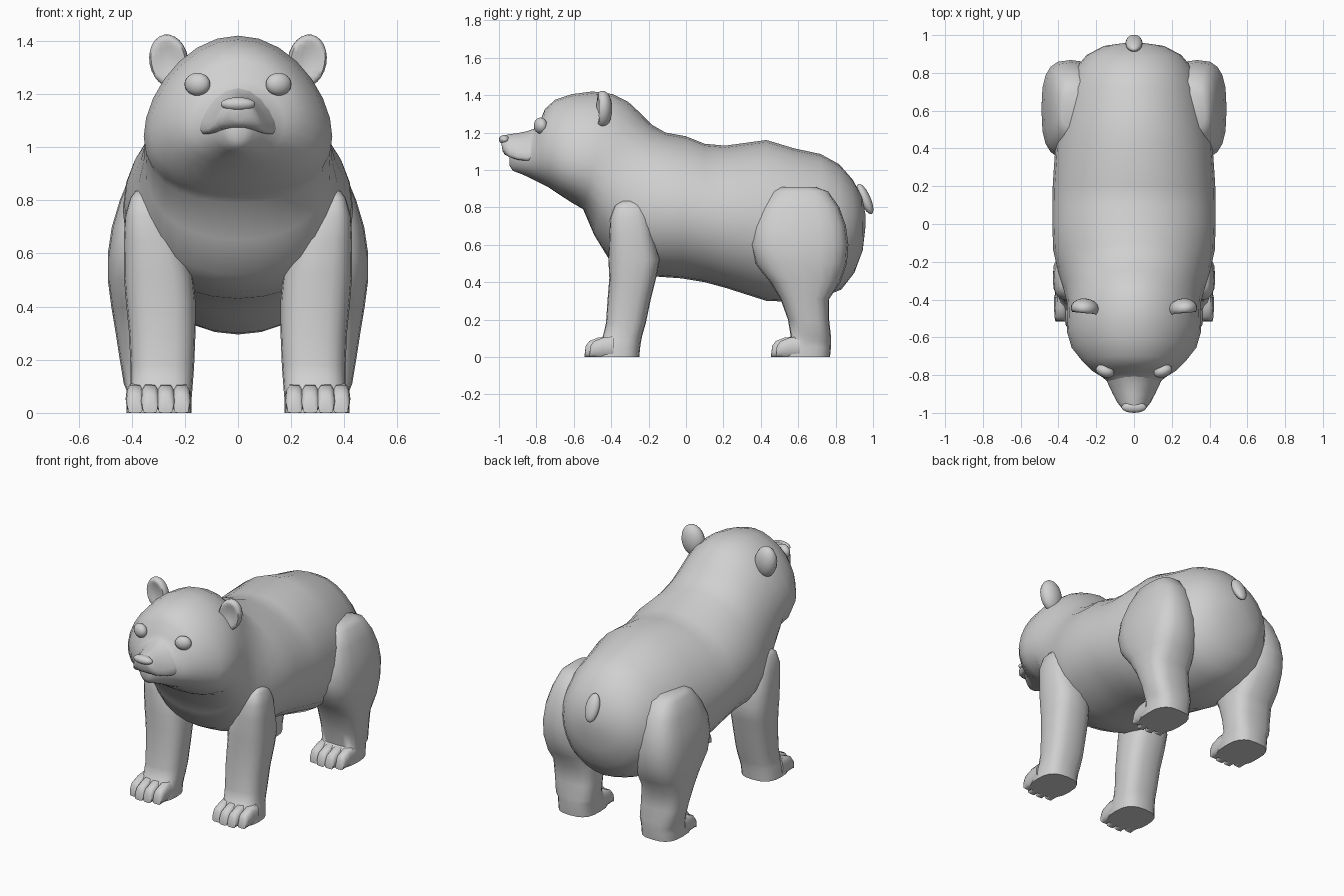
import bpy, bmesh, math
from mathutils import Vector, Matrix

if "Cube" in bpy.data.objects:
    bpy.data.objects.remove(bpy.data.objects["Cube"])

fur = bpy.data.materials.new("light_grey_fur")
fur.diffuse_color = (0.63, 0.63, 0.63, 1)
fur.use_nodes = True
fur.node_tree.nodes["Principled BSDF"].inputs["Base Color"].default_value = fur.diffuse_color


def finish(name, bm, angle=60):
    bmesh.ops.recalc_face_normals(bm, faces=bm.faces)
    me = bpy.data.meshes.new(name)
    bm.to_mesh(me)
    bm.free()
    me.materials.append(fur)
    ob = bpy.data.objects.new(name, me)
    bpy.context.collection.objects.link(ob)
    bpy.ops.object.select_all(action='DESELECT')
    ob.select_set(True)
    bpy.context.view_layer.objects.active = ob
    bpy.ops.object.shade_smooth_by_angle(angle=math.radians(angle))
    return ob


def skin(name, rings, angle=60):
    """Join rings of points into a closed, capped surface."""
    bm = bmesh.new()
    rows = [[bm.verts.new(p) for p in r] for r in rings]
    n = len(rows[0])
    for a, b in zip(rows, rows[1:]):
        for i in range(n):
            bm.faces.new((a[i], a[(i + 1) % n], b[(i + 1) % n], b[i]))
    bm.faces.new(rows[0])
    bm.faces.new(rows[-1][::-1])
    return finish(name, bm, angle)


def body_loft(name, secs, n=28):
    """Sections: top y, z, bottom y, z, half width, downward shift of the widest point."""
    rings = []
    for yt, zt, yb, zb, hw, s in secs:
        top, bot = Vector((0, yt, zt)), Vector((0, yb, zb))
        ring = []
        for i in range(n):
            a = math.tau * i / n
            v = math.cos(a)
            t = (v - s * (1 - v * v) + 1) / 2
            p = bot.lerp(top, t)
            p.x = hw * math.sin(a)
            ring.append(p)
        rings.append(ring)
    return skin(name, rings)


def leg_loft(name, secs, side, n=20, power=0.75):
    """Sections: height, x range, y range; rounded-box outline."""
    rings = []
    for z, x0, x1, y0, y1 in secs:
        ring = []
        for i in range(n):
            a = math.tau * i / n
            c, s = math.cos(a), math.sin(a)
            c, s = (math.copysign(abs(q) ** power, q) for q in (c, s))
            ring.append((side * ((x0 + x1) / 2 + c * (x1 - x0) / 2),
                         (y0 + y1) / 2 + s * (y1 - y0) / 2, z))
        rings.append(ring)
    return skin(name, rings)


def ball(name, loc, size, rot=(0, 0, 0), dent=0):
    """Ellipsoid, optionally hollowed on its front."""
    bm = bmesh.new()
    bmesh.ops.create_uvsphere(bm, u_segments=18, v_segments=12, radius=1)
    for v in bm.verts:
        if dent and v.co.y < 0:
            v.co.y += dent * max(0, 1 - 1.3 * (v.co.x ** 2 + v.co.z ** 2))
        v.co = Vector(a * b for a, b in zip(v.co, size))
    for k, ax in enumerate("XYZ"):
        bm.transform(Matrix.Rotation(rot[k], 4, ax))
    bm.transform(Matrix.Translation(loc))
    return finish(name, bm)


# Torso, neck, head and chin in one continuous skin
body_loft("body_and_head", [
    (.96, .76, .96, .70, .04, 0), (.94, .86, .945, .57, .16, 0),
    (.89, .95, .90, .45, .25, 0), (.82, 1.03, .83, .36, .31, .05),
    (.72, 1.085, .73, .32, .355, .05), (.58, 1.115, .57, .295, .39, .05),
    (.43, 1.16, .43, .30, .415, .05), (.21, 1.13, .21, .37, .43, .05),
    (.10, 1.14, .10, .40, .432, .05), (0, 1.18, -.02, .42, .432, .05),
    (-.11, 1.20, -.16, .43, .428, .08), (-.18, 1.24, -.29, .455, .405, .1),
    (-.24, 1.30, -.41, .52, .375, .13), (-.31, 1.365, -.49, .65, .355, .17),
    (-.39, 1.405, -.55, .79, .352, .23), (-.50, 1.42, -.61, .825, .355, .28),
    (-.61, 1.405, -.68, .87, .33, .28), (-.70, 1.375, -.74, .91, .275, .22),
    (-.755, 1.325, -.79, .935, .225, .15), (-.782, 1.255, -.82, .95, .178, .1),
    (-.82, 1.205, -.85, .965, .135, .1), (-.87, 1.19, -.885, .98, .098, .1),
    (-.92, 1.16, -.925, .995, .06, 0), (-.945, 1.10, -.945, 1.025, .025, 0)])

# Upper muzzle, its lip drooping towards the mouth corners, and the nose
body_loft("muzzle", [
    (-.75, 1.255, -.75, 1.06, .16, .5), (-.80, 1.225, -.80, 1.062, .155, .8),
    (-.85, 1.207, -.85, 1.065, .136, 1.0), (-.90, 1.197, -.90, 1.07, .112, 1.0),
    (-.95, 1.19, -.945, 1.075, .088, .8), (-.98, 1.182, -.97, 1.082, .066, .4),
    (-.992, 1.165, -.98, 1.10, .035, 0)], 20)
ball("nose", (0, -.97, 1.162), (.066, .03, .026))
ball("tail", (0, .957, .845), (.045, .03, .088), (math.radians(24), 0, 0))

FRONT = [(.835, .33, .385, -.34, -.26), (.81, .30, .405, -.38, -.225),
         (.74, .26, .425, -.405, -.195), (.65, .21, .43, -.41, -.175),
         (.52, .17, .43, -.415, -.14), (.42, .16, .422, -.41, -.16),
         (.30, .16, .41, -.42, -.19), (.18, .165, .405, -.428, -.215),
         (.11, .17, .405, -.445, -.235), (.085, .172, .41, -.475, -.24),
         (.05, .175, .415, -.50, -.245), (0, .175, .42, -.51, -.25)]
HIND = [(.91, .25, .38, .51, .69), (.885, .23, .41, .46, .76),
        (.80, .20, .445, .395, .82), (.70, .19, .475, .355, .855),
        (.60, .18, .49, .345, .868), (.50, .17, .49, .37, .86),
        (.40, .17, .477, .45, .825), (.31, .17, .462, .505, .765),
        (.20, .17, .445, .545, .765), (.11, .17, .43, .56, .775),
        (.085, .172, .42, .52, .775), (.05, .175, .42, .495, .775),
        (0, .175, .42, .485, .77)]


def toes(name, y, side):
    """Four touching toes sloping down to a flat sole."""
    for k, (x, back) in enumerate([(.213, .014), (.272, 0), (.331, 0), (.387, .025)]):
        rings = []
        for dy, h, w in [(.13, .11, .036), (.07, .103, .036), (.025, .085, .034),
                         (.006, .06, .03), (0, .012, .026)]:
            ring = []
            for i in range(12):
                a = math.tau * i / 12
                z = h * (.5 + .65 * math.sin(a))
                ring.append((side * (x + w * math.cos(a)), y + dy + back,
                             min(max(z, 0), h)))
            rings.append(ring)
        skin(f"{name}_{k + 1}", rings, 50)


# Paired parts
for side, tag in ((1, "left"), (-1, "right")):
    leg_loft(f"front_leg_{tag}", FRONT, side)
    leg_loft(f"hind_leg_{tag}", HIND, side, power=0.7)
    toes(f"front_toe_{tag}", -.542, side)
    toes(f"hind_toe_{tag}", .455, side)
    ball(f"eye_{tag}", (side * .153, -.778, 1.237), (.05, .034, .043),
         (0, 0, side * .35))
    ball(f"ear_{tag}", (side * .26, -.447, 1.325), (.074, .053, .1),
         (0, side * .18, side * .1), dent=.8)
